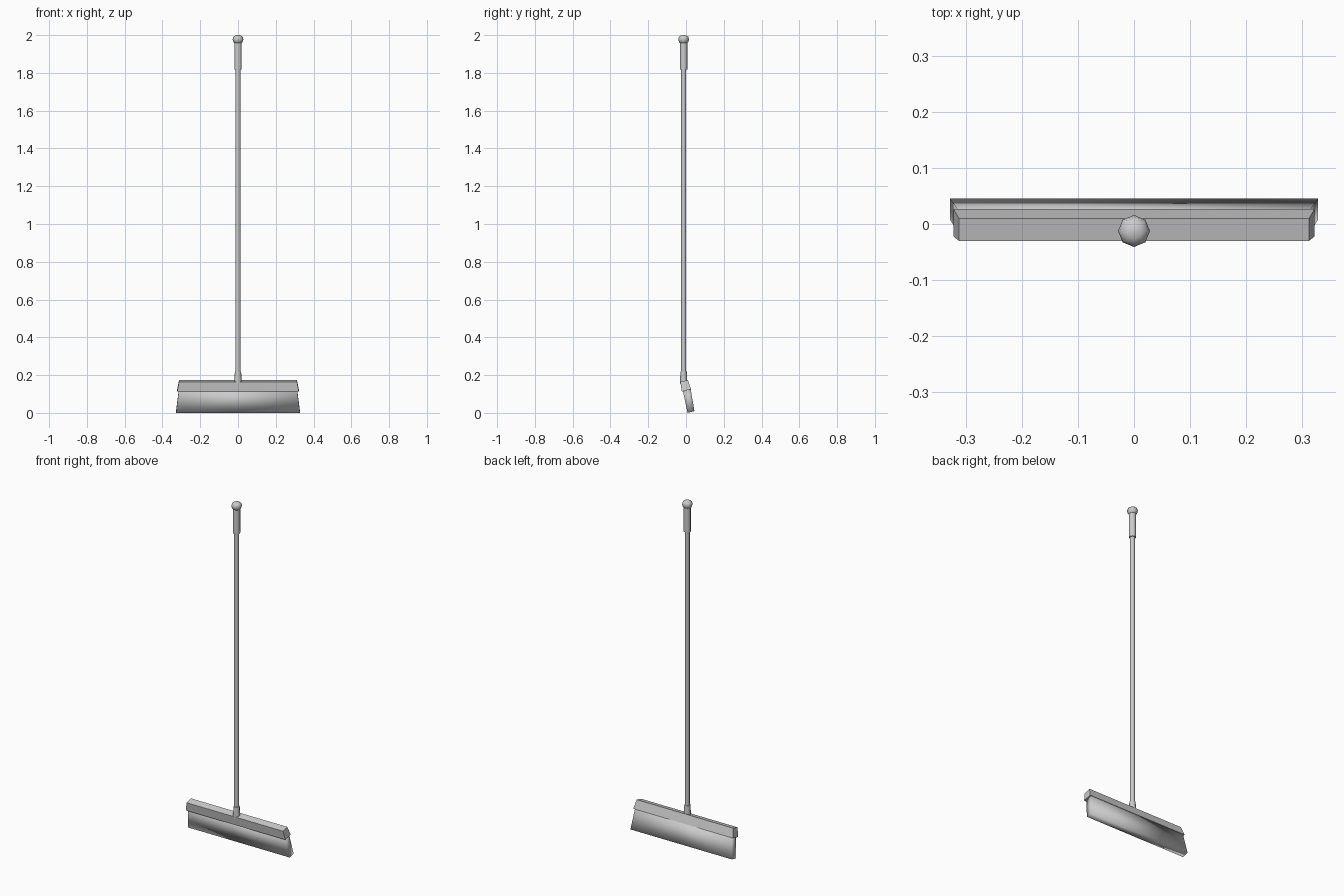
import bpy, bmesh, math

if "Cube" in bpy.data.objects:
    bpy.data.objects.remove(bpy.data.objects["Cube"])

AXIS_Y = -0.0125


def finish(name, bm, angle=None):
    bmesh.ops.recalc_face_normals(bm, faces=bm.faces)
    mesh = bpy.data.meshes.new(name)
    bm.to_mesh(mesh)
    bm.free()
    ob = bpy.data.objects.new(name, mesh)
    bpy.context.collection.objects.link(ob)
    if angle:
        bpy.context.view_layer.objects.active = ob
        ob.select_set(True)
        bpy.ops.object.shade_smooth_by_angle(angle=math.radians(angle))
        ob.select_set(False)
    return ob


def turned(name, profile, sides=8):
    """Revolve (radius, z) points about the handle axis."""
    bm = bmesh.new()
    rings = [[bm.verts.new((r * math.cos(2 * math.pi * i / sides),
                            AXIS_Y + r * math.sin(2 * math.pi * i / sides), z))
              for i in range(sides)] for r, z in profile]
    for a, b in zip(rings, rings[1:]):
        for i in range(sides):
            j = (i + 1) % sides
            bm.faces.new((a[i], a[j], b[j], b[i]))
    bm.faces.new(rings[0])
    bm.faces.new(rings[-1])
    return finish(name, bm, 50)


def slab(name, levels, angle=None):
    """Loft quads; each level is half width, front (y, z), back (y, z)."""
    bm = bmesh.new()
    rings = [[bm.verts.new(p) for p in ((-w, *f), (w, *f), (w, *b), (-w, *b))]
             for w, f, b in levels]
    for a, b in zip(rings, rings[1:]):
        for i in range(4):
            j = (i + 1) % 4
            bm.faces.new((a[i], a[j], b[j], b[i]))
    bm.faces.new(rings[0])
    bm.faces.new(rings[-1])
    return finish(name, bm, angle)


# Pole, grip, knob and socket
turned("handle", [(0.0135, 0.19), (0.0135, 1.84)])
turned("grip", [(0.0195, 1.818), (0.0195, 1.967)])
turned("end_knob", [(0.015, 1.955), (0.024, 1.962), (0.0285, 1.977),
                    (0.025, 1.991), (0.014, 1.998), (0.003, 2.0)])
turned("socket", [(0.019, 0.155), (0.019, 0.175), (0.0165, 0.22)])

# Tilted head block, wider at the bottom
slab("head_block", [(0.322, (-0.022, 0.113), (0.027, 0.125)),
                    (0.312, (-0.030, 0.164), (0.010, 0.174))])

# Flared bristles with soft shading
slab("bristles", [(0.328, (0.008, 0.0), (0.045, 0.009)),
                  (0.312, (-0.018, 0.125), (0.023, 0.135))], 120)
